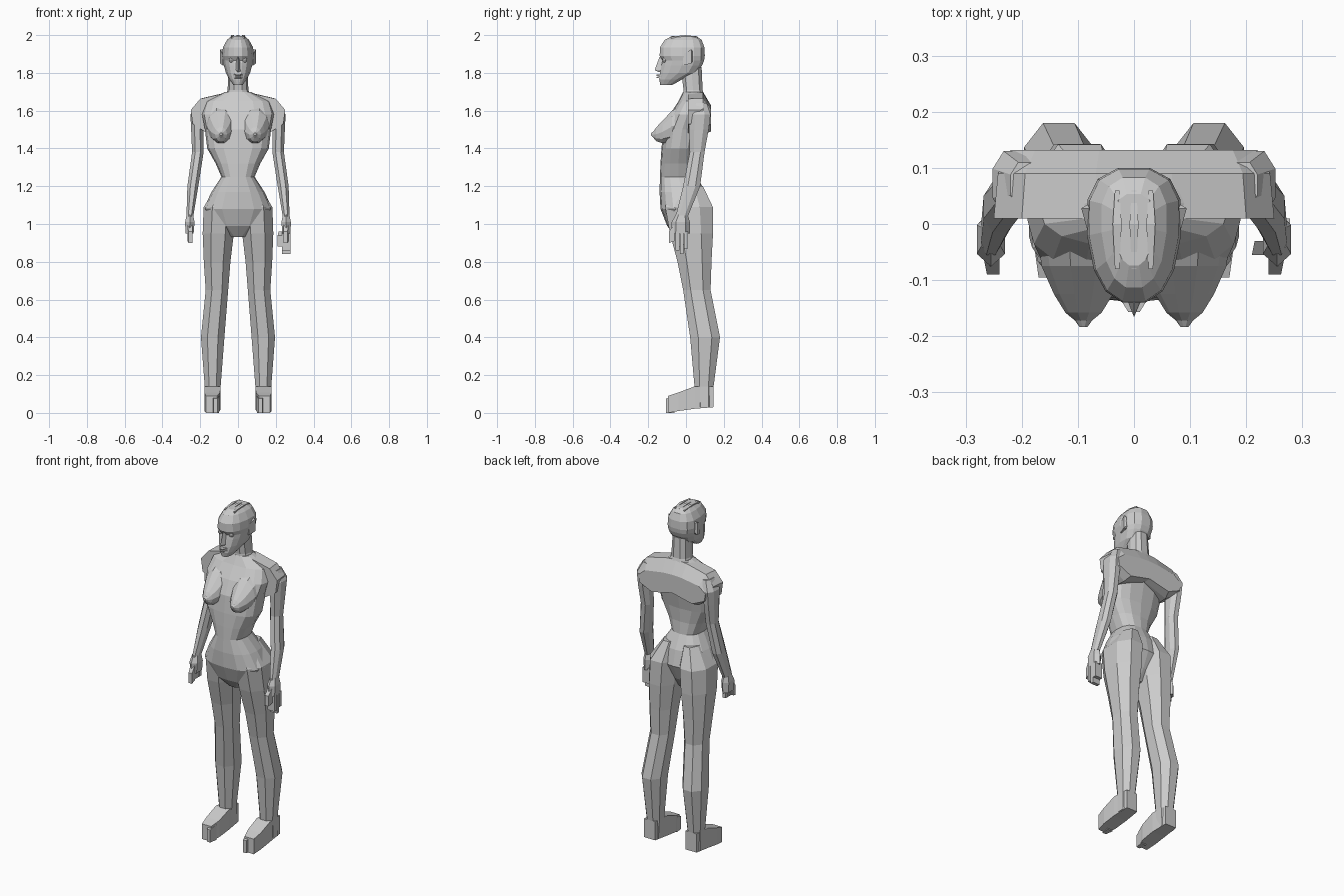
import bpy, bmesh, math


def skin(name, rings):
    """Bridge equal-length rings of points into a closed, flat-shaded mesh."""
    bm = bmesh.new()
    vs = [[bm.verts.new(p) for p in r] for r in rings]
    n = len(rings[0])
    for a, b in zip(vs, vs[1:]):
        for i in range(n):
            j = (i + 1) % n
            bm.faces.new((a[i], a[j], b[j], b[i]))
    bm.faces.new(vs[0])
    bm.faces.new(vs[-1])
    bmesh.ops.recalc_face_normals(bm, faces=bm.faces)
    me = bpy.data.meshes.new(name)
    bm.to_mesh(me)
    bm.free()
    ob = bpy.data.objects.new(name, me)
    bpy.context.collection.objects.link(ob)
    return ob


def spow(v, e):
    return math.copysign(abs(v) ** e, v)


def loft(name, sections, n=8, e=0.8, side=1, flat=False, taper=0):
    """Vertical loft; each section is (z, x0, x1, y0, y1)."""
    rings = []
    off, k = (math.pi / n, 1 / math.cos(math.pi / n)) if flat else (0, 1)
    for z, x0, x1, y0, y1 in sections:
        ring = []
        for i in range(n):
            a = 2 * math.pi * i / n + off
            c, s = spow(math.cos(a) * k, e), spow(math.sin(a) * k, e)
            x = (x0 + x1) / 2 + c * (x1 - x0) / 2 * (1 + taper * s)
            ring.append((side * x, (y0 + y1) / 2 + s * (y1 - y0) / 2, z))
        rings.append(ring)
    return skin(name, rings)


def sym(sections):
    return [(z, -h, h, y0, y1) for z, h, y0, y1 in sections]


def block(name, slices, side=1):
    """Front-to-back block; each slice is (y, x0, x1, z0, z1)."""
    return skin(name, [[(side * x0, y, z0), (side * x1, y, z0),
                        (side * x1, y, z1), (side * x0, y, z1)]
                       for y, x0, x1, z0, z1 in slices])


# Torso and hips
loft("torso", sym([
    (0.93, 0.04, -0.05, 0.04), (0.99, 0.13, -0.10, 0.08),
    (1.08, 0.183, -0.135, 0.12), (1.17, 0.14, -0.14, 0.10),
    (1.25, 0.088, -0.138, 0.06), (1.32, 0.118, -0.135, 0.055),
    (1.40, 0.163, -0.13, 0.06), (1.50, 0.175, -0.12, 0.08),
    (1.58, 0.19, -0.085, 0.10), (1.65, 0.17, -0.04, 0.11),
    (1.70, 0.065, -0.015, 0.09)]), n=16)

# Shoulder slab, arched along its lower edge
half = [(0.0, 1.70), (0.07, 1.695), (0.2, 1.665), (0.25, 1.605),
        (0.24, 1.53), (0.15, 1.47), (0.0, 1.52)]
outline = half + [(-x, z) for x, z in half[-2:0:-1]]
skin("shoulders", [[(x * w, y, zc + (z - zc) * h) for x, z in outline]
                   for y, w, zc, h in ((0.01, 1.0, 1.55, 0.98),
                                       (0.09, 0.97, 1.55, 1.0),
                                       (0.132, 0.88, 1.52, 0.6))])

# Neck
loft("neck", sym([(1.65, 0.075, -0.02, 0.11), (1.71, 0.055, -0.015, 0.09),
                  (1.83, 0.05, -0.03, 0.085)]), n=10)

# Head
loft("head", sym([
    (1.737, 0.025, -0.137, -0.07), (1.765, 0.045, -0.143, -0.02),
    (1.80, 0.064, -0.14, 0.06), (1.84, 0.075, -0.132, 0.088),
    (1.865, 0.08, -0.126, 0.098), (1.89, 0.084, -0.142, 0.102),
    (1.935, 0.08, -0.14, 0.10), (1.975, 0.058, -0.115, 0.085),
    (1.995, 0.035, -0.075, 0.055)]), n=14, taper=0.15)

# Nose, lips and hair ridges
skin("nose", [[(-w, -0.12, z), (w, -0.12, z), (0, y, z)]
              for z, w, y in ((1.805, 0.02, -0.145), (1.815, 0.018, -0.166),
                              (1.885, 0.007, -0.14))])
for z in (1.776, 1.788):
    block("lip", [(-0.157, -0.01, 0.01, z - 0.003, z + 0.003),
                  (-0.125, -0.03, 0.03, z - 0.006, z + 0.006)])
for x in (-0.03, 0, 0.03):
    block("hair_ridge", [(-0.08, x - 0.004, x + 0.004, 1.975, 1.992),
                         (0.0, x - 0.008, x + 0.008, 1.975, 2.0),
                         (0.06, x - 0.004, x + 0.004, 1.96, 1.992)])

for s in (-1, 1):
    # Eyes and ears
    bpy.ops.mesh.primitive_uv_sphere_add(segments=8, ring_count=6, radius=0.014,
                                         location=(s * 0.036, -0.112, 1.868))
    bpy.context.object.name = "eye"
    block("ear", [(-0.015, 0.072, 0.082, 1.84, 1.90),
                  (0.028, 0.074, 0.094, 1.85, 1.925),
                  (0.034, 0.072, 0.084, 1.86, 1.915)], s)

    # Breasts
    rings = []
    for y, r, z in ((-0.03, 0.095, 1.535), (-0.075, 0.088, 1.515),
                    (-0.125, 0.062, 1.487), (-0.158, 0.038, 1.475),
                    (-0.172, 0.018, 1.473), (-0.184, 0.008, 1.475)):
        rings.append([(s * (0.09 + 0.85 * r * math.cos(t)), y, z + r * math.sin(t))
                      for t in [math.tau * i / 10 for i in range(10)]])
    skin("breast", rings)

    # Legs, running up into the buttocks
    loft("leg", [
        (1.20, 0.025, 0.11, -0.08, 0.09), (1.09, 0.012, 0.182, -0.11, 0.142),
        (0.95, 0.022, 0.187, -0.085, 0.143), (0.80, 0.04, 0.181, -0.045, 0.135),
        (0.65, 0.052, 0.171, -0.015, 0.13), (0.40, 0.072, 0.196, 0.022, 0.18),
        (0.14, 0.092, 0.176, 0.045, 0.146), (0.03, 0.097, 0.178, 0.05, 0.146)],
        n=8, flat=True, e=0.9, side=s)

    # Feet and big toes
    block("foot", [(0.146, 0.10, 0.172, 0.03, 0.14), (0.045, 0.092, 0.178, 0.022, 0.14),
                   (-0.04, 0.095, 0.178, 0.01, 0.108), (-0.095, 0.11, 0.17, 0.0, 0.09)], s)
    block("toe", [(-0.06, 0.10, 0.135, 0.0, 0.09), (-0.107, 0.108, 0.13, 0.0, 0.075)], s)

    # Arms
    loft("arm", [
        (1.64, 0.17, 0.22, 0.03, 0.11), (1.58, 0.18, 0.252, 0.015, 0.13),
        (1.50, 0.183, 0.248, 0.015, 0.12), (1.38, 0.182, 0.243, 0.02, 0.098),
        (1.20, 0.21, 0.268, -0.015, 0.075), (1.04, 0.237, 0.273, -0.055, 0.01)],
        n=8, flat=True, e=0.9, side=s)

    # Hands
    loft("hand", [
        (1.05, 0.238, 0.272, -0.05, 0.005), (1.01, 0.23, 0.28, -0.07, 0.015),
        (0.95, 0.235, 0.278, -0.07, 0.015)], n=6, flat=True, e=0.9, side=s)
    block("thumb", [(-0.09, 0.24, 0.262, 0.90, 0.96),
                    (-0.06, 0.24, 0.268, 0.91, 1.0)], s)

# Curled fingers on one hand, hanging fingers on the other
for y in (-0.05, -0.028, -0.006):
    block("curled_finger", [(y - 0.009, 0.242, 0.262, 0.915, 0.96),
                            (y + 0.009, 0.242, 0.262, 0.915, 0.96)], -1)
for y, z in ((-0.045, 0.86), (-0.022, 0.84), (0.0, 0.87)):
    block("hanging_finger", [(y - 0.01, 0.232, 0.278, z, 0.96),
                             (y + 0.01, 0.232, 0.278, z, 0.96)])
block("palm_thumb", [(-0.055, 0.21, 0.24, 0.88, 0.94),
                     (-0.03, 0.215, 0.24, 0.88, 0.96)])
